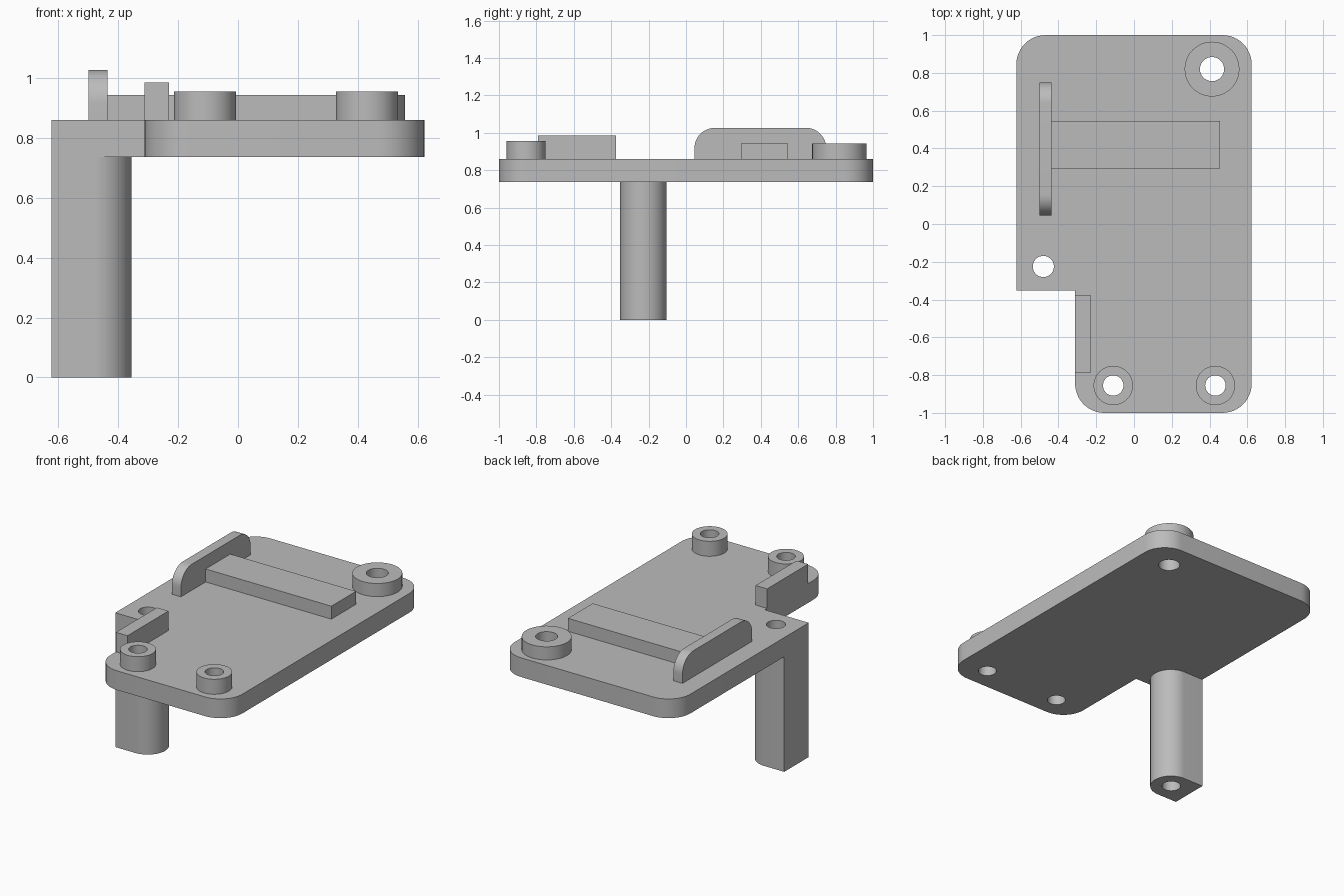
import bpy, bmesh
from math import pi, cos, sin
from mathutils import Matrix

old = bpy.data.objects.get("Cube")
if old:
    bpy.data.objects.remove(old, do_unlink=True)

grey = bpy.data.materials.new("plain grey")
grey.use_nodes = True
colour = (0.5, 0.5, 0.5, 1)
grey.diffuse_color = colour
grey.node_tree.nodes["Principled BSDF"].inputs["Base Color"].default_value = colour


def arc(cx, cy, r, start, end, steps):
    return [(cx + r * cos(start + (end - start) * i / steps),
             cy + r * sin(start + (end - start) * i / steps)) for i in range(steps + 1)]


def circle(cx, cy, r, steps=48):
    return arc(cx, cy, r, 0, 2 * pi, steps)[:-1]


def rectangle(x0, x1, y0, y1):
    return [(x0, y0), (x1, y0), (x1, y1), (x0, y1)]


def extrude(name, loops, low, high, turn=Matrix()):
    """Solid from an outline followed by hole loops, extruded from low to high."""
    curve = bpy.data.curves.new(name, "CURVE")
    curve.dimensions = "2D"
    curve.fill_mode = "BOTH"
    curve.extrude = (high - low) / 2
    for loop in loops:
        spline = curve.splines.new("POLY")
        spline.points.add(len(loop) - 1)
        for point, (x, y) in zip(spline.points, loop):
            point.co = (x, y, 0, 1)
        spline.use_cyclic_u = True
    helper = bpy.data.objects.new(name + " outline", curve)
    bpy.context.collection.objects.link(helper)
    graph = bpy.context.evaluated_depsgraph_get()
    mesh = bpy.data.meshes.new_from_object(helper.evaluated_get(graph))
    bpy.data.objects.remove(helper, do_unlink=True)
    bpy.data.curves.remove(curve)

    # Weld caps to walls and move into place
    bm = bmesh.new()
    bm.from_mesh(mesh)
    bmesh.ops.remove_doubles(bm, verts=bm.verts, dist=0.0005)
    bmesh.ops.recalc_face_normals(bm, faces=bm.faces)
    bm.transform(turn @ Matrix.Translation((0, 0, (low + high) / 2)))
    bm.to_mesh(mesh)
    bm.free()
    mesh.name = name
    mesh.materials.clear()
    mesh.materials.append(grey)
    obj = bpy.data.objects.new(name, mesh)
    bpy.context.collection.objects.link(obj)
    bpy.ops.object.select_all(action="DESELECT")
    obj.select_set(True)
    bpy.context.view_layer.objects.active = obj
    bpy.ops.object.shade_smooth_by_angle(angle=pi / 6)
    return obj


# Main levels
bottom, top = 0.737, 0.86
left, right, step = -0.623, 0.623, -0.312
shoulder, corner = -0.352, 0.155

post_hole = circle(-0.48, -0.225, 0.056)
bosses = {  # name: x, y, outer radius, hole radius, height
    "back_boss": (0.413, 0.82, 0.145, 0.064, 0.944),
    "front_left_boss": (0.431, -0.855, 0.104, 0.054, 0.956),
    "front_right_boss": (-0.11, -0.855, 0.104, 0.054, 0.956),
}

# Base plate with rounded corners, a stepped notch and drilled holes
outline = (arc(step + corner, -1 + corner, corner, pi, 1.5 * pi, 12)
           + arc(right - corner, -1 + corner, corner, 1.5 * pi, 2 * pi, 12)
           + arc(right - corner, 1 - corner, corner, 0, pi / 2, 12)
           + arc(left + corner, 1 - corner, corner, pi / 2, pi, 12)
           + [(left, shoulder), (step, shoulder)])
holes = [circle(x, y, hole) for x, y, _, hole, _ in bosses.values()]
extrude("base_plate", [outline, post_hole] + holes, bottom, top)

# Hollow leg: flat outside, half round inside
half = 0.124
leg = ([(left, shoulder + 2 * half), (left, shoulder)]
       + arc(-0.48, shoulder + half, half, -pi / 2, pi / 2, 24))
extrude("leg", [leg, post_hole], 0, bottom)

# Screw bosses
for name, (x, y, radius, hole, height) in bosses.items():
    extrude(name, [circle(x, y, radius), circle(x, y, hole)], top, height)

# Raised bar and side stop
extrude("cross_bar", [rectangle(-0.436, 0.455, 0.295, 0.545)], top, 0.943)
extrude("side_stop", [rectangle(step, -0.23, -0.79, -0.375)], top, 0.985)

# Upright fin with rounded top corners, drawn in y-z and extruded along x
y0, y1, peak, r = 0.045, 0.75, 1.027, 0.11
fin = ([(y0, top), (y1, top)]
       + arc(y1 - r, peak - r, r, 0, pi / 2, 12)
       + arc(y0 + r, peak - r, r, pi / 2, pi, 12))
axes = Matrix(((0, 0, 1, 0), (1, 0, 0, 0), (0, 1, 0, 0), (0, 0, 0, 1)))
extrude("upright_fin", [fin], -0.5, -0.436, axes)
